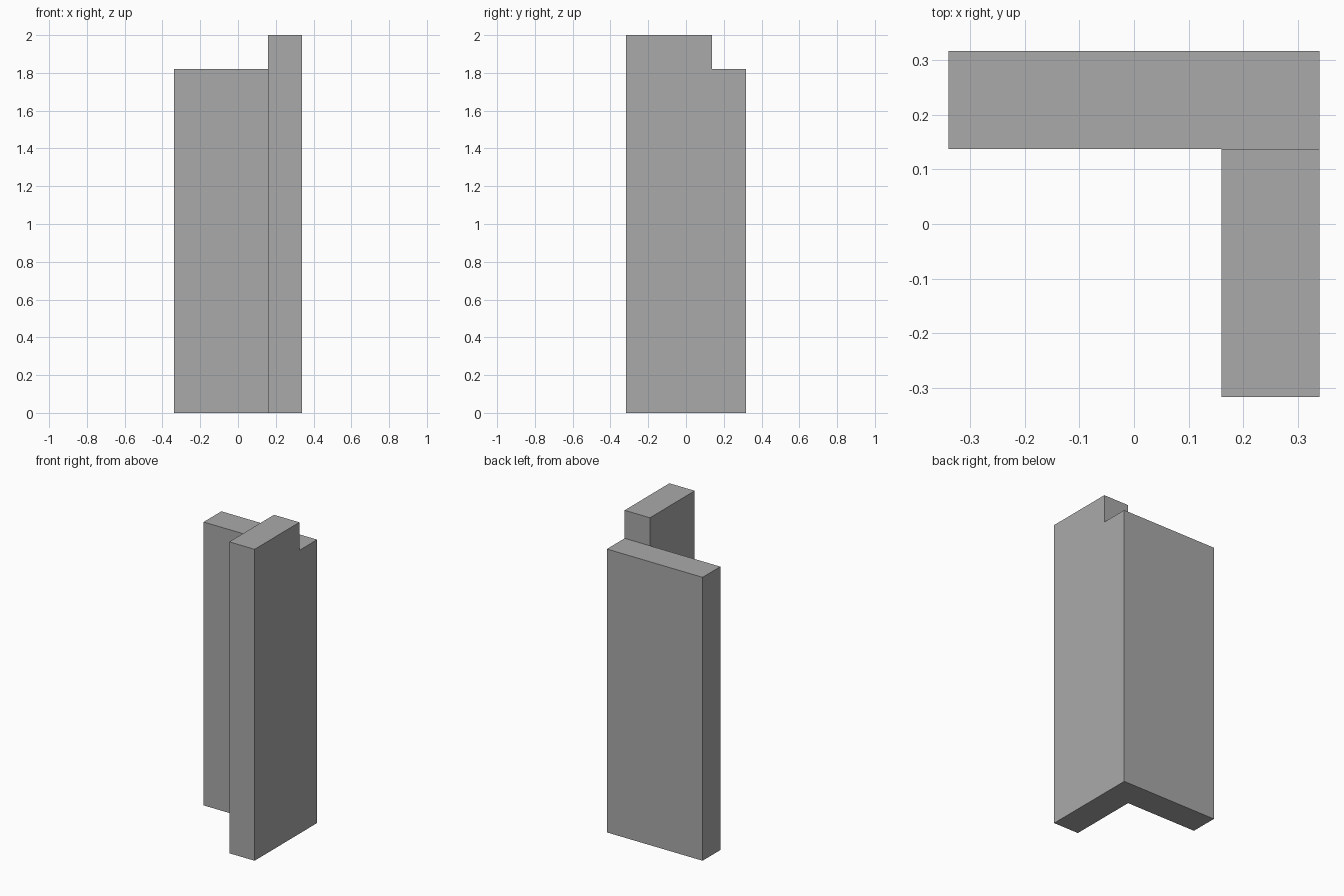
import bpy, bmesh

if "Cube" in bpy.data.objects:
    bpy.data.objects.remove(bpy.data.objects["Cube"])

X, Y = 0.34, 0.317           # half width and half depth
IX, IY = 0.16, 0.137         # inner corner of the L
LOW, HIGH = 1.82, 2.0        # heights of the back wall and the side wall

grey = bpy.data.materials.new("grey")
grey.diffuse_color = (0.4, 0.4, 0.4, 1)
grey.use_nodes = True
grey.node_tree.nodes["Principled BSDF"].inputs["Base Color"].default_value = grey.diffuse_color

bm = bmesh.new()


def raise_faces(faces, height, keep):
    """Extrude faces upward and return the new top faces."""
    out = bmesh.ops.extrude_face_region(bm, geom=faces, use_keep_orig=keep)["geom"]
    verts = [g for g in out if isinstance(g, bmesh.types.BMVert)]
    bmesh.ops.translate(bm, verts=verts, vec=(0, 0, height))
    return [g for g in out if isinstance(g, bmesh.types.BMFace)]


# L-shaped footprint: back wall and side wall meet along one edge
back = [(-X, IY), (IX, IY), (X, IY), (X, Y), (-X, Y)]
side = [(IX, -Y), (X, -Y)]
b = [bm.verts.new((x, y, 0)) for x, y in back]
s = [bm.verts.new((x, y, 0)) for x, y in side]
footprint = [bm.faces.new(b), bm.faces.new([s[0], s[1], b[2], b[1]])]

# Both walls rise together, then the side wall rises further
tops = raise_faces(footprint, LOW, True)
side_top = min(tops, key=lambda f: f.calc_center_median().y)
raise_faces([side_top], HIGH - LOW, False)
for f in [f for f in bm.faces if not f.is_valid]:
    bm.faces.remove(f)
if side_top.is_valid:
    bmesh.ops.delete(bm, geom=[side_top], context='FACES_ONLY')

# Merge coplanar faces into clean flat sides
bmesh.ops.recalc_face_normals(bm, faces=bm.faces[:])
bmesh.ops.dissolve_limit(bm, angle_limit=0.01, verts=bm.verts[:], edges=bm.edges[:])

mesh = bpy.data.meshes.new("corner_wall")
bm.to_mesh(mesh)
bm.free()
mesh.materials.append(grey)
bpy.context.collection.objects.link(bpy.data.objects.new("corner_wall", mesh))
